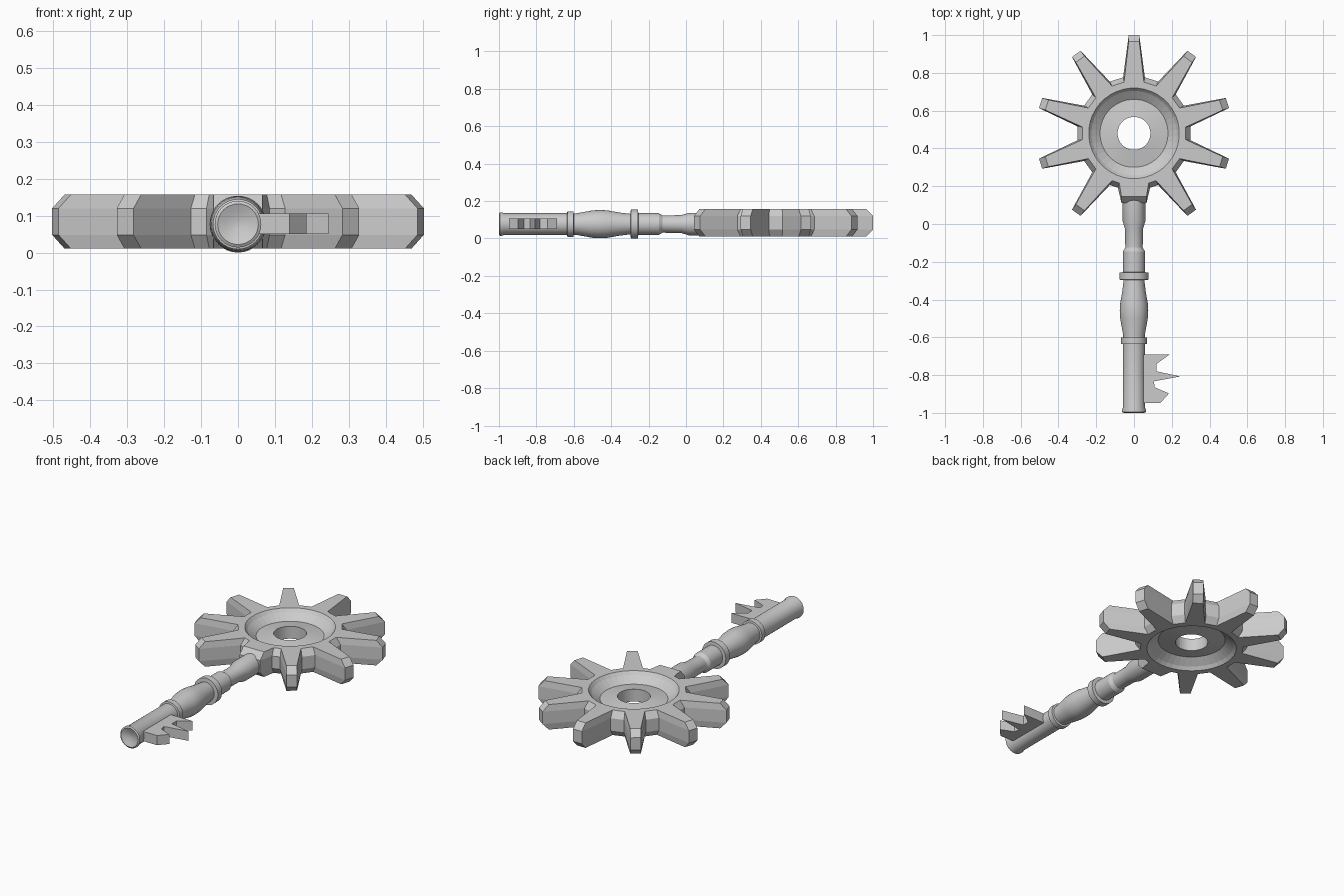
import bpy, bmesh, math

if "Cube" in bpy.data.objects:
    bpy.data.objects.remove(bpy.data.objects["Cube"])

GEAR_Y, GEAR_Z = 0.48, 0.084
SHAFT_Z = 0.077


def make_object(name, bm, smooth=None):
    bmesh.ops.recalc_face_normals(bm, faces=bm.faces)
    mesh = bpy.data.meshes.new(name)
    bm.to_mesh(mesh)
    bm.free()
    ob = bpy.data.objects.new(name, mesh)
    bpy.context.collection.objects.link(ob)
    if smooth:
        bpy.ops.object.select_all(action='DESELECT')
        ob.select_set(True)
        bpy.context.view_layer.objects.active = ob
        bpy.ops.object.shade_smooth_by_angle(angle=math.radians(smooth))
    return ob


def bridge(bm, a, b):
    n = len(a)
    for i in range(n):
        j = (i + 1) % n
        bm.faces.new((a[i], a[j], b[j], b[i]))


def tooth_outline(inset):
    """Ten sectors of four points; the one facing the shaft is a short neck."""
    pts = []
    for k in range(10):
        mid = math.radians(-90 + 36 * k)
        if k == 0:
            base_r, base_a, tip_r, tip_w = 0.30, 16.5, 0.37, 0.066
        else:
            base_r, base_a, tip_r, tip_w = 0.302, 11.0, 0.52, 0.028
        base_r -= 0.026 * inset
        tip_r -= 0.035 * inset
        a, t = math.radians(base_a), math.atan2(tip_w, tip_r)
        tr = math.hypot(tip_r, tip_w)
        for r, off in ((base_r, -a), (tr, -t), (tr, t), (base_r, a)):
            pts.append((r * math.cos(mid + off), r * math.sin(mid + off)))
    return pts


def circle(r, n=40):
    return [(r * math.cos(a), r * math.sin(a)) for a in
            (math.radians(-103.5 + 9 * i) for i in range(n))]


# Toothed bow: chamfered outline outside, dished web and hole inside
bm = bmesh.new()
half = [(tooth_outline(0), 0.036), (tooth_outline(1), 0.073),
        (circle(0.24), 0.073), (circle(0.225), 0.055),
        (circle(0.18), 0.022), (circle(0.087), 0.036)]
levels = half + [(p, -h) for p, h in reversed(half)]
rings = [[bm.verts.new((x, y + GEAR_Y, GEAR_Z + h)) for x, y in p]
         for p, h in levels]
for i, ring in enumerate(rings):
    bridge(bm, ring, rings[(i + 1) % len(rings)])
make_object("toothed_bow", bm)

# Turned shaft: (y, radius) profile revolved around the y axis
profile = [(0.16, 0.06), (0.015, 0.06), (-0.025, 0.048), (-0.125, 0.046),
           (-0.145, 0.058), (-0.255, 0.058), (-0.257, 0.077), (-0.295, 0.077),
           (-0.297, 0.055), (-0.35, 0.061), (-0.42, 0.073), (-0.46, 0.0755),
           (-0.50, 0.073), (-0.59, 0.057), (-0.60, 0.057), (-0.602, 0.068),
           (-0.634, 0.068), (-0.636, 0.058), (-0.97, 0.058), (-0.985, 0.063),
           (-0.995, 0.063), (-1.0, 0.055), (-0.992, 0.035), (-0.985, 0.012)]
bm = bmesh.new()
N = 32
rings = [[bm.verts.new((r * math.cos(2 * math.pi * i / N), y,
                        SHAFT_Z + r * math.sin(2 * math.pi * i / N)))
          for i in range(N)] for y, r in profile]
for a, b in zip(rings, rings[1:]):
    bridge(bm, a, b)
bm.faces.new(rings[0])
bm.faces.new(rings[-1])
make_object("shaft", bm, 30)

# Key bit: notched flat plate
outline = [(0.03, -0.69), (0.19, -0.69), (0.12, -0.74), (0.12, -0.78),
           (0.245, -0.807), (0.105, -0.833), (0.11, -0.865),
           (0.185, -0.897), (0.14, -0.947), (0.03, -0.947)]
bm = bmesh.new()
face = bm.faces.new([bm.verts.new((x, y, 0.05)) for x, y in outline])
ext = bmesh.ops.extrude_face_region(bm, geom=[face], use_keep_orig=True)
bmesh.ops.translate(bm, vec=(0, 0, 0.056),
                    verts=[v for v in ext["geom"] if isinstance(v, bmesh.types.BMVert)])
make_object("key_bit", bm)
